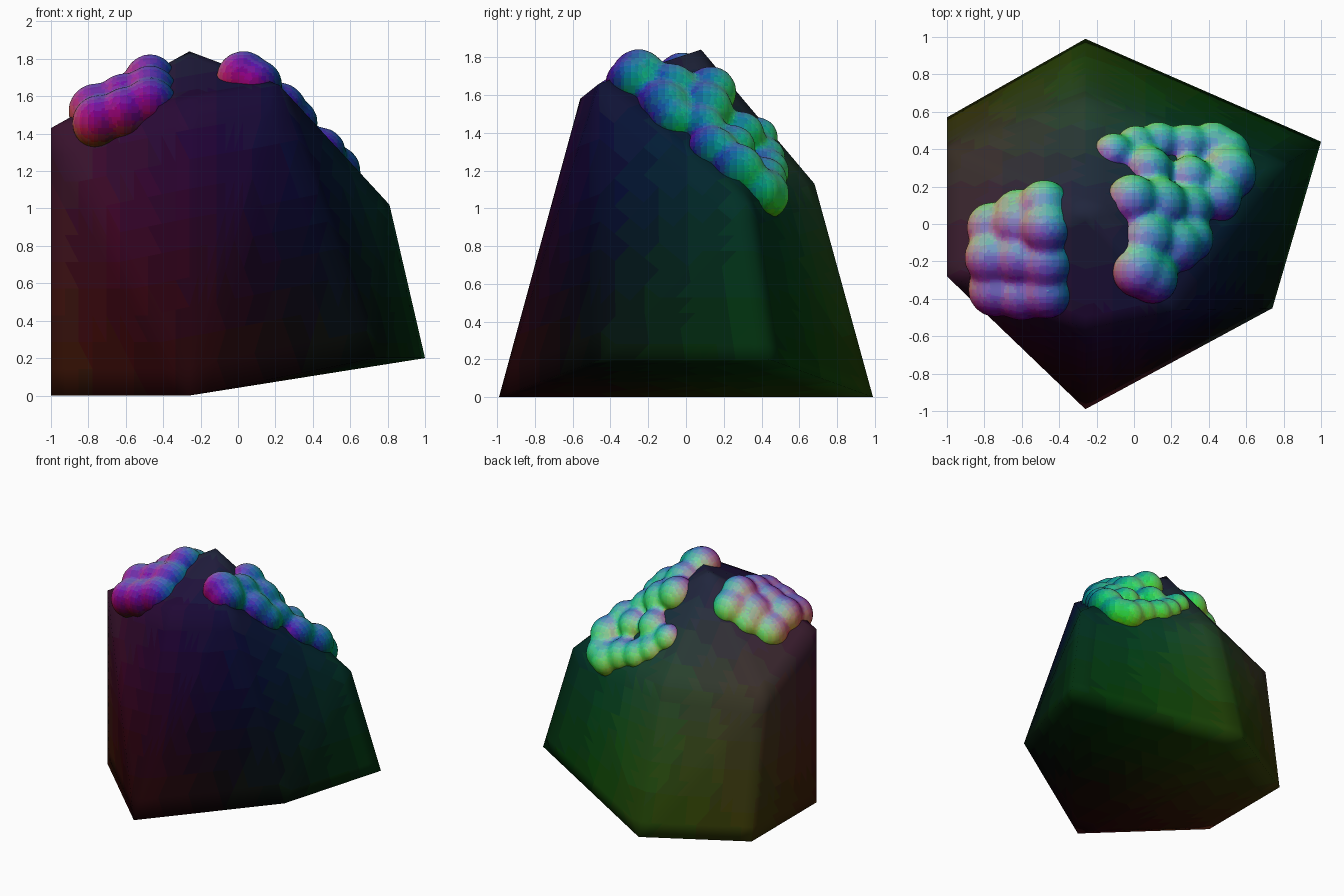
import bpy, bmesh
from mathutils import Vector
from mathutils.bvhtree import BVHTree

if "Cube" in bpy.data.objects:
    bpy.data.objects.remove(bpy.data.objects["Cube"])


def tint(mesh, strength, direction):
    """Give every face a colour that follows the way it points."""
    slots = {}
    for f in mesh.polygons:
        n = direction(f)
        key = tuple(round((v * 0.5 + 0.5) * 9) for v in (-n.x, n.y, n.z))
        if key not in slots:
            slots[key] = len(slots)
            r, g, b = (k / 9 for k in key)
            m = bpy.data.materials.new("tint_%d_%d_%d" % key)
            m.diffuse_color = ((strength * r * 0.8) ** 2.2, (strength * g * 0.9) ** 2.2,
                               (strength * b * 0.75) ** 2.2, 1)
            m.use_nodes = True
            m.node_tree.nodes["Principled BSDF"].inputs["Base Color"].default_value = m.diffuse_color
            mesh.materials.append(m)
        f.material_index = slots[key]
        f.use_smooth = True


def add_object(name, bm):
    mesh = bpy.data.meshes.new(name)
    bm.to_mesh(mesh)
    ob = bpy.data.objects.new(name, mesh)
    bpy.context.collection.objects.link(ob)
    return ob


# Rock: six-sided boulder from a foot ring, a shoulder ring and a peak
foot = [(-0.26, -0.99, 0), (0.74, -0.45, 0.2), (1, 0.44, 0.2),
        (-0.26, 0.99, 0), (-1, 0.57, 0), (-1, -0.28, 0)]
shoulder = [(-0.26, -0.56, 1.58), (0.22, -0.46, 1.66), (0.81, 0.32, 1.02),
            (-0.26, 0.68, 1.13), (-1, 0.40, 1.11), (-1, -0.28, 1.43)]
peak = [(-0.26, 0.08, 1.84)]
bm = bmesh.new()
for p in foot + shoulder + peak:
    bm.verts.new(p)
bmesh.ops.convex_hull(bm, input=bm.verts[:])
bmesh.ops.triangulate(bm, faces=bm.faces[:])
bmesh.ops.subdivide_edges(bm, edges=bm.edges[:], cuts=9, use_grid_fill=True)
bmesh.ops.recalc_face_normals(bm, faces=bm.faces[:])
surface = BVHTree.FromBMesh(bm)
rock = add_object("rock", bm)
bm.free()
centre = Vector((-0.1, 0, 0.75))
tint(rock.data, 0.33, lambda f: (f.center - centre).normalized())


# Moss: rounded lumps dropped on the rock, fused and softened
def moss(name, lumps):
    bm = bmesh.new()
    for x, y, r in lumps:
        hit, normal, _, _ = surface.ray_cast(Vector((x, y, 3)), Vector((0, 0, -1)))
        res = bmesh.ops.create_icosphere(bm, subdivisions=3, radius=r)
        spot = Vector((x, y, hit.z - 0.035))
        bmesh.ops.translate(bm, verts=res["verts"], vec=spot)
    ob = add_object(name, bm)
    bm.free()
    fuse = ob.modifiers.new("fuse", 'REMESH')
    fuse.mode = 'VOXEL'
    fuse.voxel_size = 0.02
    soften = ob.modifiers.new("soften", 'SMOOTH')
    soften.factor = 0.5
    soften.iterations = 10
    deps = bpy.context.evaluated_depsgraph_get()
    final = bpy.data.meshes.new_from_object(ob.evaluated_get(deps))
    ob.modifiers.clear()
    ob.data = final
    tint(final, 1.0, lambda f: f.normal)


moss("moss_left", [
    (-0.74, -0.35, 0.15), (-0.60, -0.37, 0.15), (-0.47, -0.36, 0.15),
    (-0.76, -0.18, 0.15), (-0.61, -0.18, 0.15), (-0.47, -0.20, 0.15),
    (-0.76, -0.02, 0.14), (-0.61, 0.00, 0.15), (-0.47, -0.02, 0.14),
    (-0.62, 0.06, 0.13), (-0.48, 0.10, 0.14)])

moss("moss_right", [
    (0.03, -0.25, 0.15), (0.10, -0.29, 0.14), (0.07, -0.08, 0.15),
    (0.22, -0.12, 0.15), (0.30, -0.08, 0.13), (-0.01, 0.13, 0.14),
    (0.14, 0.10, 0.15), (0.29, 0.08, 0.13), (0.44, 0.14, 0.14),
    (0.51, 0.27, 0.15), (0.30, 0.25, 0.12), (0.08, 0.29, 0.13),
    (-0.11, 0.38, 0.11), (0.01, 0.42, 0.11), (0.13, 0.43, 0.12),
    (0.28, 0.41, 0.13), (0.42, 0.41, 0.14), (0.49, 0.37, 0.14)])
